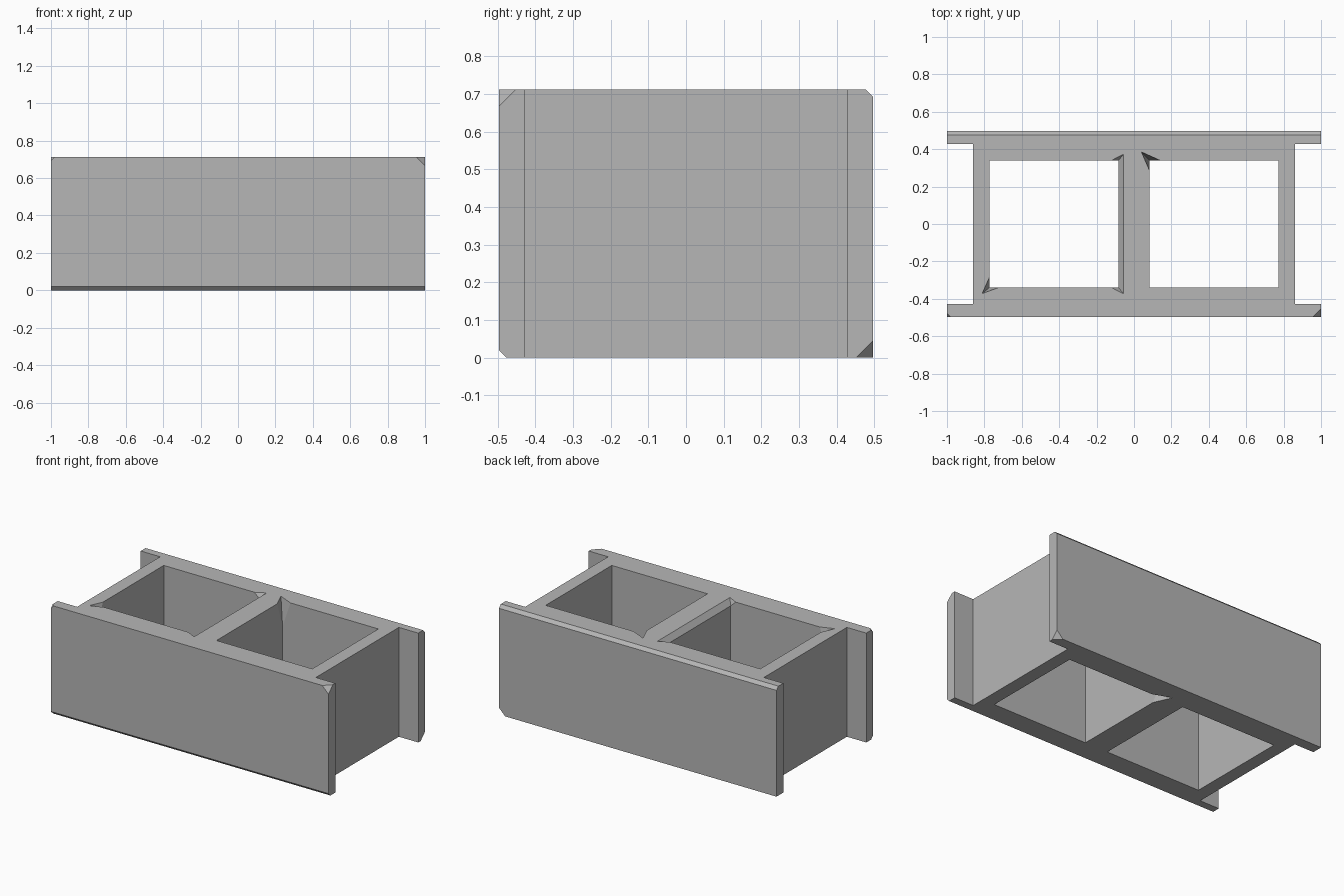
import bpy, bmesh
from mathutils import Vector

old = bpy.data.objects.get("Cube")
if old:
    bpy.data.objects.remove(old, do_unlink=True)

W, D, H = 1.0, 0.497, 0.712              # half width, half depth, height
WEB, FLANGE = 0.86, 0.427                # end web face, inner flange face
HOLE_IN, HOLE_OUT, HOLE_Y = 0.083, 0.773, 0.34

concrete = bpy.data.materials.new("concrete grey")
concrete.use_nodes = True
grey = (0.47, 0.47, 0.47, 1)
concrete.diffuse_color = grey
concrete.node_tree.nodes["Principled BSDF"].inputs["Base Color"].default_value = grey


def to_object(bm, name):
    bmesh.ops.recalc_face_normals(bm, faces=bm.faces)
    mesh = bpy.data.meshes.new(name)
    bm.to_mesh(mesh)
    bm.free()
    mesh.materials.append(concrete)
    obj = bpy.data.objects.new(name, mesh)
    bpy.context.collection.objects.link(obj)
    return obj


def slice_off(bm, point, normal):
    """Cut a convex edge or corner away with a plane and cap the cut."""
    geom = bm.verts[:] + bm.edges[:] + bm.faces[:]
    cut = bmesh.ops.bisect_plane(bm, geom=geom, dist=1e-5, plane_co=point,
                                 plane_no=Vector(normal), clear_outer=True)
    edges = [e for e in cut["geom_cut"] if isinstance(e, bmesh.types.BMEdge)]
    bmesh.ops.contextual_create(bm, geom=edges)


def carve(target, points):
    """Subtract the convex hull of the points."""
    bm = bmesh.new()
    for p in points:
        bm.verts.new(p)
    hull = bmesh.ops.convex_hull(bm, input=bm.verts)
    spare = {v for v in hull["geom_interior"] + hull["geom_unused"]
             if isinstance(v, bmesh.types.BMVert)}
    bmesh.ops.delete(bm, geom=list(spare), context="VERTS")
    cutter = to_object(bm, "cutter")
    cutter.hide_render = True
    mod = target.modifiers.new("carve", "BOOLEAN")
    mod.operation, mod.solver, mod.object = "DIFFERENCE", "EXACT", cutter
    bpy.context.view_layer.objects.active = target
    bpy.ops.object.modifier_apply(modifier=mod.name)
    bpy.data.objects.remove(cutter, do_unlink=True)


def chip(target, rim, deep, z, side):
    """Knock a chip out of a hole rim: rim points at z, deep points inside."""
    pts = [(x, y, z) for x, y in rim] + [(x, y, z + side * 0.05) for x, y in rim]
    pts += [(x, y, z - side * d) for x, y, d in deep]
    carve(target, pts)


# Block body: H-shaped outline pulled upward
quarter = [(WEB, FLANGE), (W, FLANGE), (W, D)]
outline = quarter + [(-x, y) for x, y in reversed(quarter)]
outline += [(-x, -y) for x, y in outline]
bm = bmesh.new()
base = bm.faces.new([bm.verts.new((x, y, 0)) for x, y in outline])
top = bmesh.ops.extrude_face_region(bm, geom=[base])["geom"]
bmesh.ops.translate(bm, vec=(0, 0, H),
                    verts=[v for v in top if isinstance(v, bmesh.types.BMVert)])
bmesh.ops.recalc_face_normals(bm, faces=bm.faces)

# Worn long edges: front bottom and back top
slice_off(bm, (0, -D, 0.02), (0, -1, -1))
slice_off(bm, (0, D, H - 0.02), (0, 1, 1))

# Broken outer corners
for sx, sy, sz, size in ((1, -1, 1, 0.045), (-1, -1, 1, 0.02), (1, 1, -1, 0.045)):
    z = H if sz > 0 else 0
    slice_off(bm, (sx * (W - size), sy * D, z), (sx, sy, sz))
block = to_object(bm, "cinder_block")

# Two through holes
for s in (-1, 1):
    carve(block, [(s * x, y, z) for x in (HOLE_IN, HOLE_OUT)
                  for y in (-HOLE_Y, HOLE_Y) for z in (-0.1, H + 0.1)])

# Chipped hole corners, upper and lower
chip(block, [(0.04, 0.385), (HOLE_IN, 0.285), (0.14, HOLE_Y)],
     [(HOLE_IN, HOLE_Y, 0.17)], H, 1)
chip(block, [(-0.812, -0.372), (-HOLE_OUT, -0.285), (-0.725, -HOLE_Y)],
     [(-HOLE_OUT, -HOLE_Y, 0.12)], H, 1)
chip(block, [(0.03, 0.385), (HOLE_IN, 0.27), (0.15, HOLE_Y)],
     [(HOLE_IN, HOLE_Y, 0.1)], 0, -1)

# Worn rim along the middle web
chip(block, [(x, s * y) for x, y in ((-0.055, 0.374), (-0.12, HOLE_Y)) for s in (-1, 1)],
     [(-HOLE_IN, s * HOLE_Y, 0.035) for s in (-1, 1)], H, 1)

for poly in block.data.polygons:
    poly.use_smooth = False
    poly.material_index = 0
